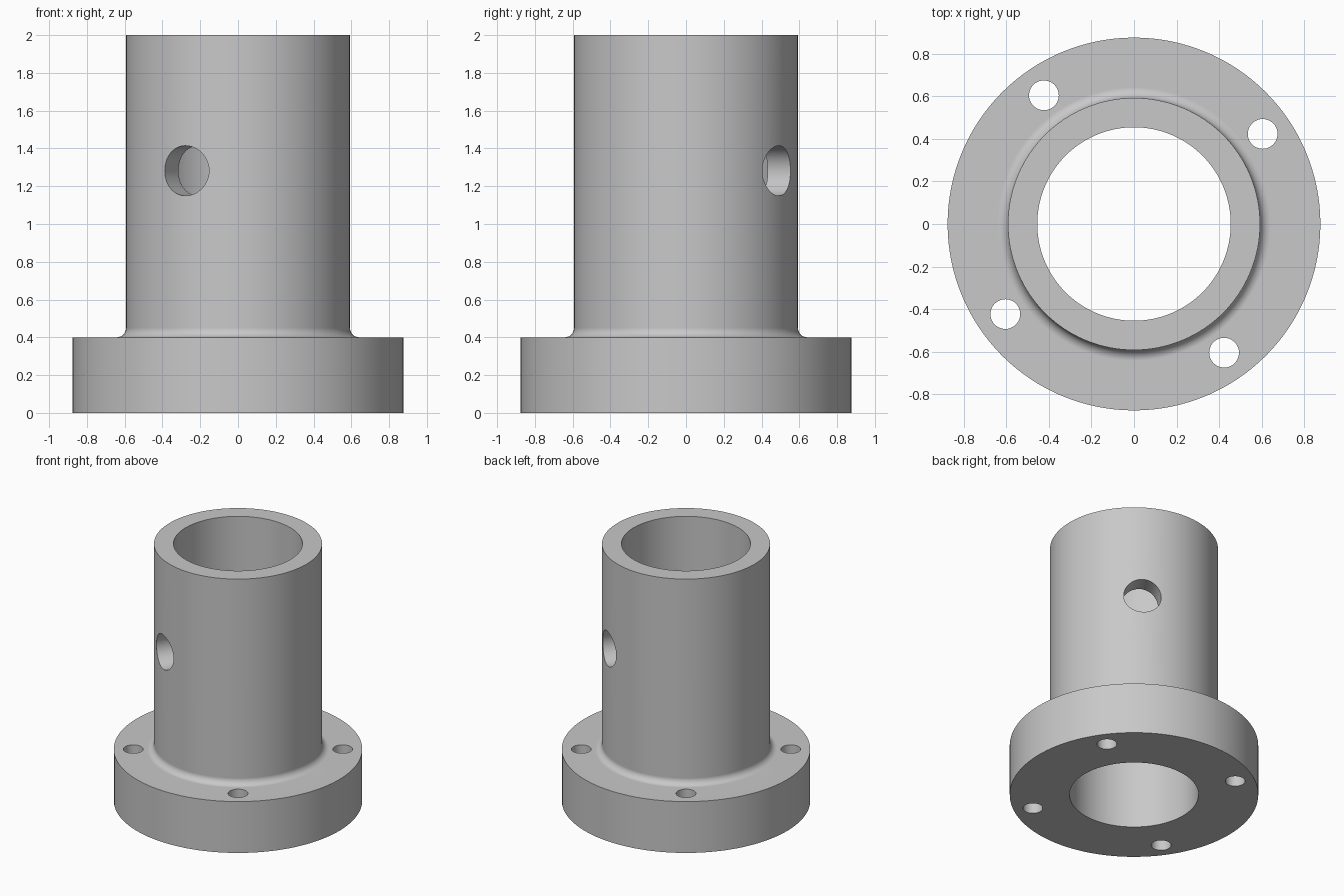
import bpy
import bmesh
from math import radians, sin, cos, pi
from mathutils import Vector, Matrix

default = bpy.data.objects.get("Cube")
if default:
    bpy.data.objects.remove(default, do_unlink=True)

SIDES = 128
FLANGE_R, FLANGE_H = 0.877, 0.4
TUBE_R, BORE_R, HEIGHT = 0.593, 0.455, 2.0
FILLET = 0.05

steel = bpy.data.materials.new("plain_grey")
steel.use_nodes = True
grey = (0.58, 0.58, 0.58, 1)
steel.diffuse_color = grey
steel.node_tree.nodes["Principled BSDF"].inputs["Base Color"].default_value = grey


def add_object(name, bm):
    mesh = bpy.data.meshes.new(name)
    bm.to_mesh(mesh)
    bm.free()
    mesh.materials.append(steel)
    obj = bpy.data.objects.new(name, mesh)
    bpy.context.scene.collection.objects.link(obj)
    return obj


def lathe(name, profile):
    """Turn a closed (radius, z) profile about the z axis."""
    bm = bmesh.new()
    verts = [bm.verts.new((r, 0, z)) for r, z in profile]
    edges = [bm.edges.new((a, b)) for a, b in zip(verts, verts[1:] + verts[:1])]
    bmesh.ops.spin(bm, geom=verts + edges, cent=(0, 0, 0), axis=(0, 0, 1),
                   angle=2 * pi, steps=SIDES)
    bmesh.ops.remove_doubles(bm, verts=bm.verts, dist=1e-4)
    bmesh.ops.recalc_face_normals(bm, faces=bm.faces)
    return add_object(name, bm)


def drill(body, name, radius, depth, matrix, sides):
    """Cut a round hole with a hidden cylinder."""
    bm = bmesh.new()
    bmesh.ops.create_cone(bm, cap_ends=True, segments=sides, radius1=radius,
                          radius2=radius, depth=depth, matrix=matrix)
    cutter = add_object(name, bm)
    cutter.hide_render = True
    cut = body.modifiers.new(name, "BOOLEAN")
    cut.operation = "DIFFERENCE"
    cut.solver = "EXACT"
    cut.object = cutter
    return cutter


# Flange, fillet and tube in one turned body
fillet = [(TUBE_R + FILLET * (1 - sin(a)), FLANGE_H + FILLET * (1 - cos(a)))
          for a in (radians(i * 11.25) for i in range(9))]
profile = [(BORE_R, 0), (FLANGE_R, 0), (FLANGE_R, FLANGE_H)] + fillet
profile += [(TUBE_R, HEIGHT), (BORE_R, HEIGHT)]
body = lathe("flanged_sleeve", profile)

# Four bolt holes through the flange
cutters = []
for i in range(4):
    a = radians(35 + 90 * i)
    place = Matrix.Translation((0.739 * cos(a), 0.739 * sin(a), FLANGE_H / 2))
    cutters.append(drill(body, f"bolt_hole_{i + 1}", 0.07, 1, place, 40))

# Cross hole straight through both tube walls, slightly off the axis
a = radians(59)
axis = Vector((cos(a), sin(a), 0))
side = Vector((sin(a), -cos(a), 0))
place = (Matrix.Translation(side * 0.031 + Vector((0, 0, 1.282)))
         @ axis.to_track_quat("Z", "Y").to_matrix().to_4x4())
cutters.append(drill(body, "cross_hole", 0.1325, 3, place, 64))

# Keep the cut result and drop the cutters
graph = bpy.context.evaluated_depsgraph_get()
body.data = bpy.data.meshes.new_from_object(body.evaluated_get(graph))
body.modifiers.clear()
for cutter in cutters:
    bpy.data.objects.remove(cutter, do_unlink=True)

# Smooth round walls with crisp rims
bpy.ops.object.select_all(action="DESELECT")
body.select_set(True)
bpy.context.view_layer.objects.active = body
bpy.ops.object.shade_smooth_by_angle(angle=radians(30))
weighted = body.modifiers.new("even_shading", "WEIGHTED_NORMAL")
weighted.keep_sharp = True
